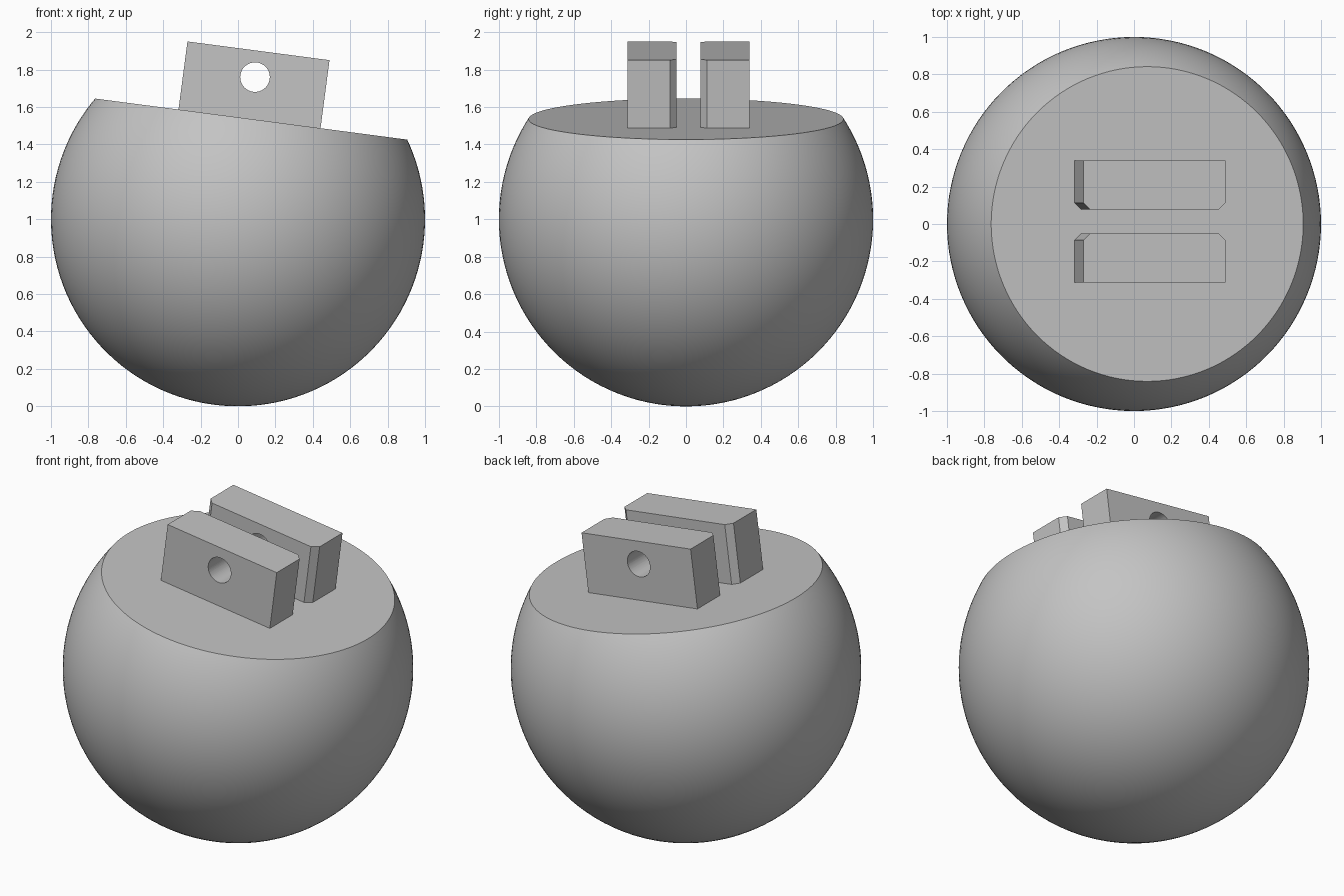
import bpy, bmesh, math
from mathutils import Matrix, Vector

cube = bpy.data.objects.get("Cube")
if cube:
    bpy.data.objects.remove(cube, do_unlink=True)

# Tilted frame shared by every part, centred on the ball
FRAME = Matrix.Translation((0, 0, 1)) @ Matrix.Rotation(math.radians(7.5), 4, 'Y')
CUT = 0.54           # height of the flat above the ball centre
TOP = 0.907          # height of the lug tops
MID_X, MID_Y = -0.009, 0.0135

grey = bpy.data.materials.new("plain grey")
grey.use_nodes = True
colour = (0.55, 0.55, 0.55, 1)
grey.diffuse_color = colour
grey.node_tree.nodes["Principled BSDF"].inputs["Base Color"].default_value = colour


def make_object(name, bm):
    bmesh.ops.recalc_face_normals(bm, faces=bm.faces[:])
    mesh = bpy.data.meshes.new(name)
    bm.to_mesh(mesh)
    bm.free()
    mesh.materials.append(grey)
    obj = bpy.data.objects.new(name, mesh)
    obj.matrix_world = FRAME
    bpy.context.collection.objects.link(obj)
    return obj


def smooth(obj):
    bpy.ops.object.select_all(action='DESELECT')
    obj.select_set(True)
    bpy.context.view_layer.objects.active = obj
    bpy.ops.object.shade_smooth_by_angle(angle=math.radians(30))


# Ball with its top sliced flat
bm = bmesh.new()
bmesh.ops.create_uvsphere(bm, u_segments=128, v_segments=64, radius=1)
cut = bmesh.ops.bisect_plane(bm, geom=bm.verts[:] + bm.edges[:] + bm.faces[:],
                             plane_co=(0, 0, CUT), plane_no=(0, 0, 1), clear_outer=True)
rim = [e for e in cut["geom_cut"] if isinstance(e, bmesh.types.BMEdge)]
bmesh.ops.holes_fill(bm, edges=rim, sides=0)
smooth(make_object("ball", bm))

# Cross pin hole cutter
bm = bmesh.new()
bmesh.ops.create_cone(bm, cap_ends=True, segments=64, radius1=0.079, radius2=0.079, depth=2,
                      matrix=Matrix.Translation((MID_X, 0, 0.765)) @ Matrix.Rotation(math.pi / 2, 4, 'X'))
cutter = make_object("pin_hole_cutter", bm)
cutter.hide_render = True


# Lug: plan profile with chamfered inner corners, extruded up from the flat
def make_lug(name, side):
    half, inner, outer, chamfer = 0.383, 0.064, 0.327, 0.036
    plan = [(-half, outer), (-half, inner + chamfer), (-half + chamfer, inner),
            (half - chamfer, inner), (half, inner + chamfer), (half, outer)]
    bm = bmesh.new()
    base = bm.faces.new([bm.verts.new((MID_X + x, MID_Y + side * y, CUT - 0.01)) for x, y in plan])
    grown = bmesh.ops.extrude_face_region(bm, geom=[base])["geom"]
    bmesh.ops.translate(bm, vec=Vector((0, 0, TOP - CUT + 0.01)),
                        verts=[v for v in grown if isinstance(v, bmesh.types.BMVert)])
    lug = make_object(name, bm)
    hole = lug.modifiers.new("pin hole", 'BOOLEAN')
    hole.operation = 'DIFFERENCE'
    hole.solver = 'EXACT'
    hole.object = cutter
    smooth(lug)
    bpy.ops.object.modifier_apply(modifier=hole.name)
    smooth(lug)


make_lug("front_lug", -1)
make_lug("back_lug", 1)
bpy.data.objects.remove(cutter, do_unlink=True)
